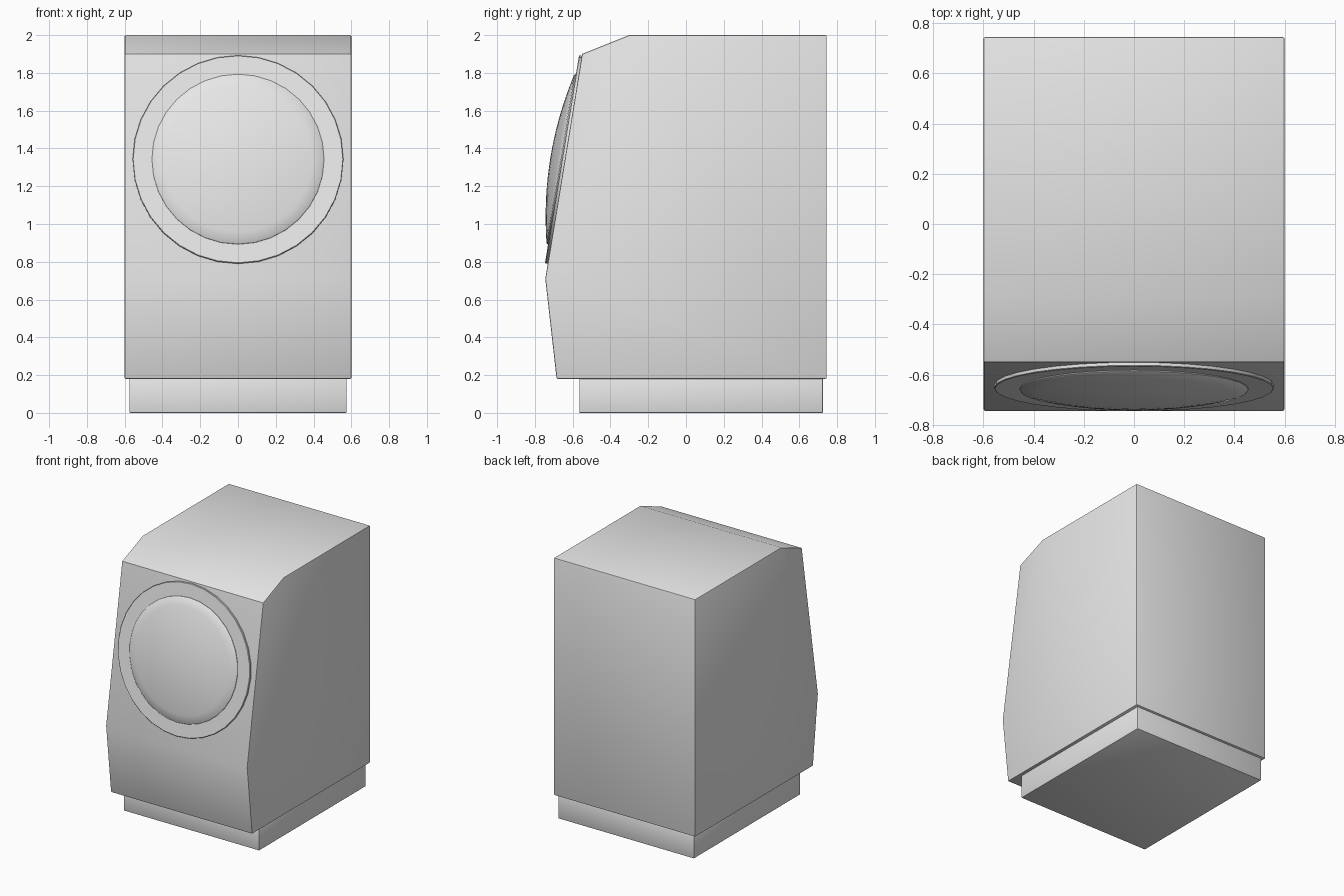
import bpy, bmesh, math
from mathutils import Matrix, Vector

cube = bpy.data.objects.get("Cube")
if cube:
    bpy.data.objects.remove(cube, do_unlink=True)

grey = bpy.data.materials.new("light_grey")
grey.use_nodes = True
colour = (0.8, 0.8, 0.8, 1)
grey.diffuse_color = colour
grey.node_tree.nodes["Principled BSDF"].inputs["Base Color"].default_value = colour


def finish(name, bm):
    bmesh.ops.recalc_face_normals(bm, faces=bm.faces)
    mesh = bpy.data.meshes.new(name)
    bm.to_mesh(mesh)
    bm.free()
    mesh.materials.append(grey)
    obj = bpy.data.objects.new(name, mesh)
    bpy.context.collection.objects.link(obj)
    bpy.ops.object.select_all(action='DESELECT')
    obj.select_set(True)
    bpy.context.view_layer.objects.active = obj
    bpy.ops.object.shade_smooth_by_angle(angle=math.radians(30))
    return obj


def extrude_profile(name, profile, half_width, bevel):
    """Extrude a side profile (y, z) across x and soften its sharp edges."""
    bm = bmesh.new()
    face = bm.faces.new([bm.verts.new((-half_width, y, z)) for y, z in profile])
    new = bmesh.ops.extrude_face_region(bm, geom=[face])["geom"]
    verts = [v for v in new if isinstance(v, bmesh.types.BMVert)]
    bmesh.ops.translate(bm, verts=verts, vec=(2 * half_width, 0, 0))
    bmesh.ops.recalc_face_normals(bm, faces=bm.faces)
    sharp = [e for e in bm.edges if e.calc_face_angle() > math.radians(65)]
    bmesh.ops.bevel(bm, geom=sharp, offset=bevel, segments=2, profile=0.5,
                    affect='EDGES', clamp_overlap=True)
    return finish(name, bm)


def lathe(name, profile, matrix, closed=False, sides=32):
    """Spin a (radius, height) profile around its own axis."""
    bm = bmesh.new()
    verts = [bm.verts.new((r, 0, h)) for r, h in profile]
    edges = [bm.edges.new(pair) for pair in zip(verts, verts[1:])]
    if closed:
        edges.append(bm.edges.new((verts[-1], verts[0])))
    bmesh.ops.spin(bm, geom=verts + edges, cent=(0, 0, 0), axis=(0, 0, 1),
                   angle=math.tau, steps=sides)
    bmesh.ops.remove_doubles(bm, verts=bm.verts, dist=0.0005)
    bm.transform(matrix)
    return finish(name, bm)


# Cabinet with a leaning front and a sloped upper edge
panel_low, panel_high = Vector((-0.745, 0.71)), Vector((-0.55, 1.9))
cabinet_profile = [(-0.685, 0.18), panel_low, panel_high,
                   (-0.3, 2.0), (0.745, 2.0), (0.745, 0.18)]
extrude_profile("cabinet", cabinet_profile, 0.6, 0.007)

# Recessed plinth
plinth_profile = [(-0.565, 0), (-0.565, 0.185), (0.725, 0.185), (0.725, 0)]
extrude_profile("plinth", plinth_profile, 0.575, 0.004)

# Door parts share the tilt of the front panel
slope = panel_high - panel_low
centre = panel_low + slope * ((1.34 - panel_low.y) / slope.y)
tilt = math.pi / 2 - math.atan2(slope.x, slope.y)
door = Matrix.Translation((0, centre.x, centre.y)) @ Matrix.Rotation(tilt, 4, 'X')

# Door ring
lathe("door_ring", [(0.558, -0.01), (0.558, 0.012), (0.555, 0.015),
                    (0.452, 0.015), (0.448, -0.01)], door, closed=True)

# Domed door glass: short rim, then a shallow curved cap
radius, rim, rise, steps = 0.456, 0.023, 0.054, 8
dome = [(radius, -0.01), (radius, rim - 0.004)]
for i in range(steps + 1):
    r = (radius - 0.006) * (1 - i / steps)
    dome.append((r, rim + rise * (1 - (r / radius) ** 2)))
lathe("door_glass", dome, door)
